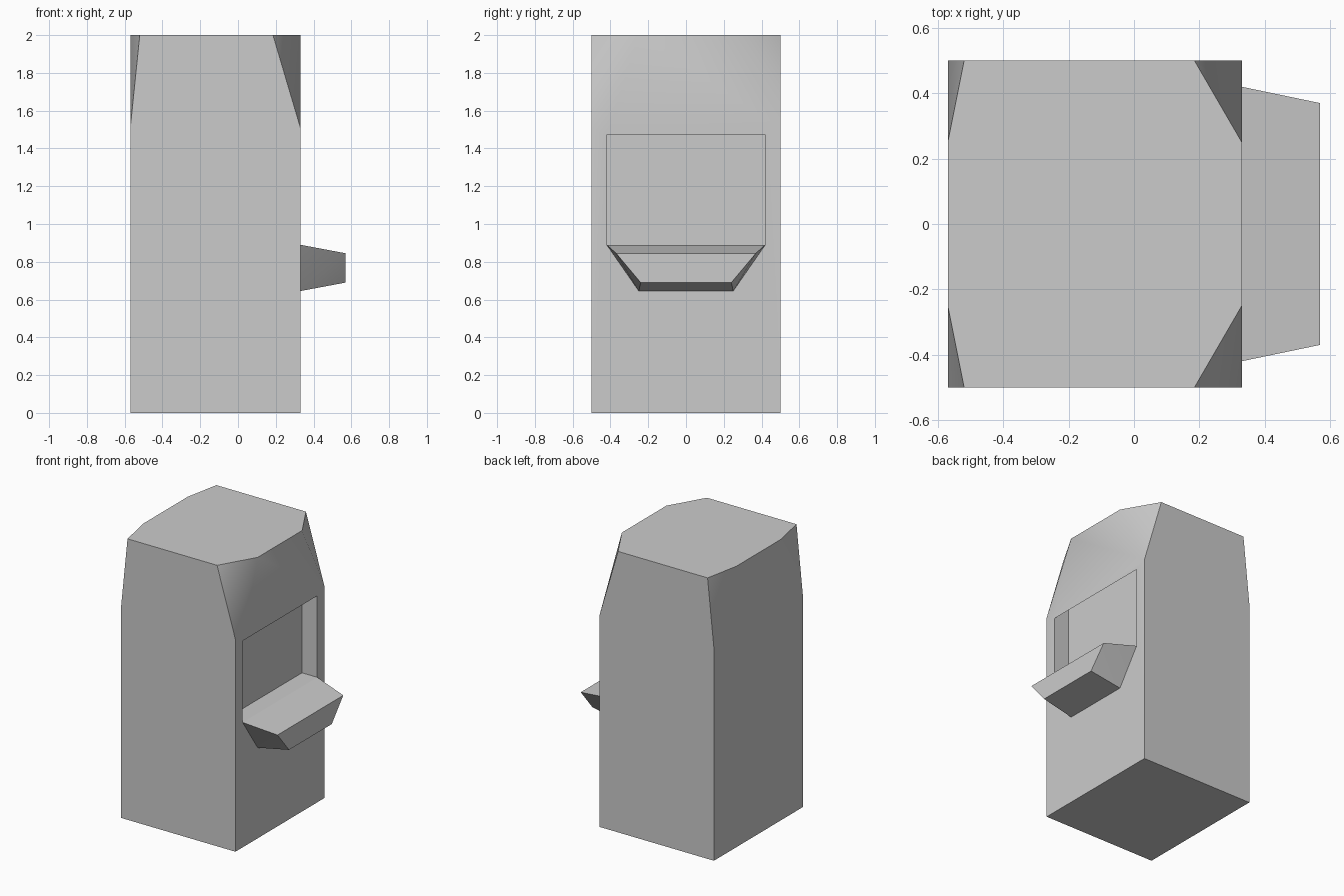
import bpy, bmesh, math

if "Cube" in bpy.data.objects:
    bpy.data.objects.remove(bpy.data.objects["Cube"])


def hull(name, points):
    """Convex solid, mirrored across y, with flat areas merged into single faces."""
    bm = bmesh.new()
    for x, y, z in points:
        for side in (-1, 1):
            bm.verts.new((x, side * y, z))
    bmesh.ops.convex_hull(bm, input=bm.verts)
    bmesh.ops.dissolve_limit(bm, angle_limit=math.radians(1),
                             verts=bm.verts, edges=bm.edges)
    bmesh.ops.recalc_face_normals(bm, faces=bm.faces)
    mesh = bpy.data.meshes.new(name)
    bm.to_mesh(mesh)
    bm.free()
    obj = bpy.data.objects.new(name, mesh)
    bpy.context.collection.objects.link(obj)
    return obj


def smooth(obj):
    bpy.ops.object.select_all(action='DESELECT')
    obj.select_set(True)
    bpy.context.view_layer.objects.active = obj
    bpy.ops.object.shade_smooth_by_angle(angle=math.radians(35))


# Cabinet: a box whose four top corners are cut away
cabinet_points = []
for side_x, cut_x in ((-0.57, -0.52), (0.33, 0.185)):
    cabinet_points += [(side_x, 0.5, 0), (side_x, 0.5, 1.51),
                       (cut_x, 0.5, 2), (side_x, 0.25, 2)]
cabinet = hull("cabinet", cabinet_points)

# Recess in the right side, with its ceiling rising inward
cutter = hull("recess_cutter", [(x, 0.42, z) for x, z in
              ((0.39, 0.89), (0.39, 1.405), (0.21, 1.6), (0.21, 0.89))])
cutter.hide_render = True
cut = cabinet.modifiers.new("recess", 'BOOLEAN')
cut.operation = 'DIFFERENCE'
cut.solver = 'EXACT'
cut.object = cutter
bpy.context.view_layer.objects.active = cabinet
bpy.ops.object.modifier_apply(modifier=cut.name)
bpy.data.objects.remove(cutter)
smooth(cabinet)

# Tapered shelf below the recess
shelf = hull("shelf", [(0.33, 0.42, 0.89), (0.33, 0.25, 0.645),
                       (0.57, 0.37, 0.845), (0.57, 0.24, 0.69)])
smooth(shelf)
